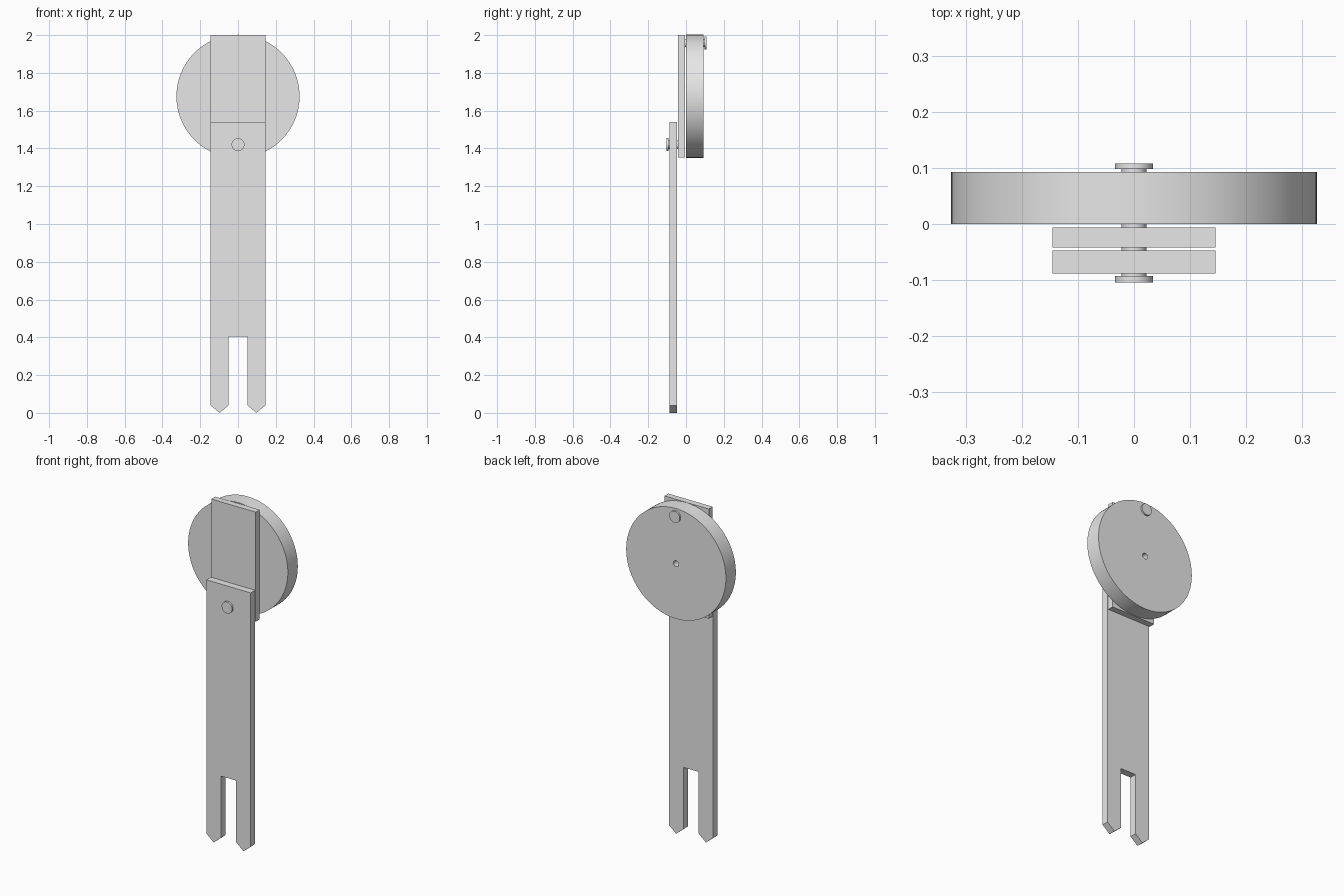
import bpy
import bmesh
import math
from mathutils import Matrix, Vector

cube = bpy.data.objects.get("Cube")
if cube:
    bpy.data.objects.remove(cube, do_unlink=True)

# Single grey finish
grey = bpy.data.materials.new("plain_grey")
grey.use_nodes = True
colour = (0.8, 0.8, 0.8, 1.0)
grey.diffuse_color = colour
grey.node_tree.nodes["Principled BSDF"].inputs["Base Color"].default_value = colour


def finish(name, bm):
    bmesh.ops.recalc_face_normals(bm, faces=bm.faces)
    mesh = bpy.data.meshes.new(name)
    bm.to_mesh(mesh)
    bm.free()
    mesh.materials.append(grey)
    mesh.shade_smooth()
    mesh.set_sharp_from_angle(angle=math.radians(30))
    obj = bpy.data.objects.new(name, mesh)
    bpy.context.collection.objects.link(obj)
    return obj


def plate(name, outline, y0, y1):
    """Extrude an x-z outline from y0 to y1."""
    bm = bmesh.new()
    face = bm.faces.new([bm.verts.new((x, y0, z)) for x, z in outline])
    result = bmesh.ops.extrude_face_region(bm, geom=[face])
    verts = [v for v in result["geom"] if isinstance(v, bmesh.types.BMVert)]
    bmesh.ops.translate(bm, verts=verts, vec=(0, y1 - y0, 0))
    return finish(name, bm)


def lathe(name, profile, z, steps, closed=False):
    """Revolve a (radius, y) profile about the y axis at height z."""
    bm = bmesh.new()
    verts = [bm.verts.new((r, y, 0)) for r, y in profile]
    edges = [bm.edges.new(pair) for pair in zip(verts, verts[1:])]
    if closed:
        edges.append(bm.edges.new((verts[-1], verts[0])))
    bmesh.ops.spin(bm, geom=verts + edges, cent=(0, 0, 0), axis=(0, 1, 0),
                   angle=math.tau, steps=steps)
    bmesh.ops.remove_doubles(bm, verts=bm.verts, dist=0.0001)
    bmesh.ops.transform(bm, matrix=Matrix.Translation(Vector((0, 0, z))), verts=bm.verts)
    return finish(name, bm)


def pin(name, z, inner, neck, outer):
    """Round shaft with a wider flat head at its outer end."""
    shaft, head = 0.022, 0.034
    profile = [(0, inner), (shaft, inner), (shaft, neck),
               (head, neck), (head, outer), (0, outer)]
    return lathe(name, profile, z, 48)


W = 0.145      # half width of both bars
SLOT = 0.05    # half width of the fork slot

# Long bar with a two-pronged pointed fork at the bottom
half = [(W, 1.54), (W, 0.04), ((W + SLOT) / 2, 0), (SLOT, 0.04), (SLOT, 0.405)]
plate("forked_bar", half + [(-x, z) for x, z in reversed(half)], -0.088, -0.047)

# Short link bar between the forked bar and the wheel
plate("link_bar", [(W, 2.0), (W, 1.352), (-W, 1.352), (-W, 2.0)], -0.042, -0.006)

# Wheel with a small centre hole
lathe("wheel", [(0.017, 0), (0.326, 0), (0.326, 0.093), (0.017, 0.093)],
      1.676, 96, closed=True)

# Pivot pins
pin("front_pin", 1.42, -0.01, -0.093, -0.104)
pin("back_pin", 1.958, -0.038, 0.098, 0.108)
